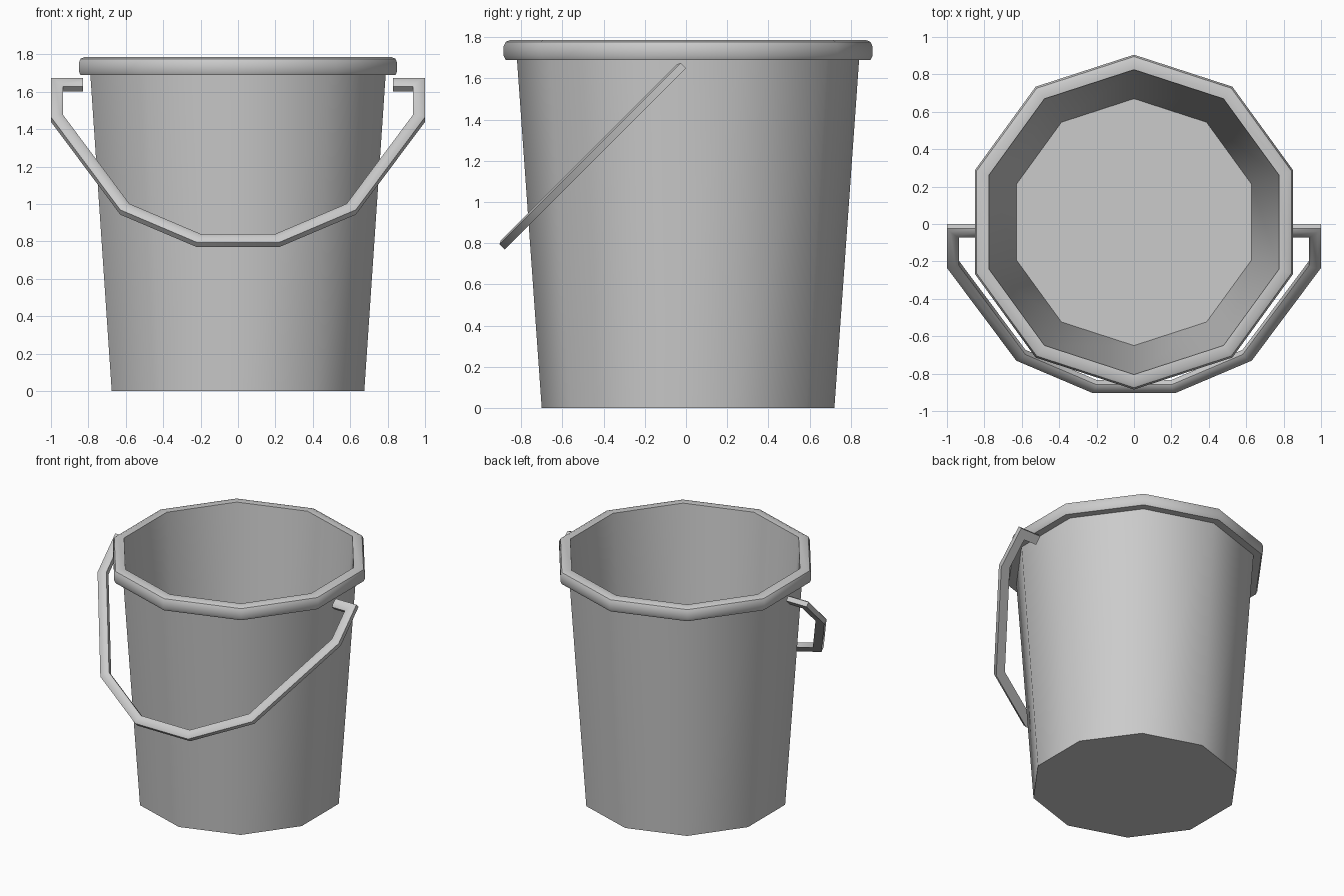
import bpy, bmesh, math
from mathutils import Vector

cube = bpy.data.objects.get("Cube")
if cube:
    bpy.data.objects.remove(cube, do_unlink=True)

# One plain grey for everything
grey = bpy.data.materials.new("light_grey")
grey.use_nodes = True
colour = (0.6, 0.6, 0.6, 1)
grey.diffuse_color = colour
grey.node_tree.nodes["Principled BSDF"].inputs["Base Color"].default_value = colour

SIDES = 10


def skin_rings(name, rings, smooth_angle):
    """Join successive rings of points into a closed, capped skin."""
    bm = bmesh.new()
    loops = [[bm.verts.new(p) for p in ring] for ring in rings]
    for a, b in zip(loops, loops[1:]):
        n = len(a)
        for i in range(n):
            j = (i + 1) % n
            bm.faces.new((a[i], a[j], b[j], b[i]))
    bm.faces.new(loops[0])
    bm.faces.new(loops[-1])
    bmesh.ops.recalc_face_normals(bm, faces=bm.faces)
    mesh = bpy.data.meshes.new(name)
    bm.to_mesh(mesh)
    bm.free()
    mesh.materials.append(grey)
    obj = bpy.data.objects.new(name, mesh)
    bpy.context.collection.objects.link(obj)
    bpy.ops.object.select_all(action="DESELECT")
    bpy.context.view_layer.objects.active = obj
    obj.select_set(True)
    bpy.ops.object.shade_smooth_by_angle(angle=math.radians(smooth_angle))
    return obj


def decagon(radius, z):
    """Ten-sided ring with a corner pointing straight back."""
    angles = [math.tau * i / SIDES + math.pi / 2 for i in range(SIDES)]
    return [(radius * math.cos(a), 0.01 + radius * math.sin(a), z) for a in angles]


# Bucket: outer wall, rolled rim, inner wall and floor in one profile
profile = [(0.71, 0), (0.83, 1.69), (0.885, 1.69), (0.895, 1.71), (0.895, 1.755),
           (0.885, 1.777), (0.862, 1.787), (0.815, 1.783), (0.66, 0.05)]
skin_rings("bucket", [decagon(r, z) for r, z in profile], 42)

# Handle: chamfered bar swept along a bent path in a plane tilted forward
half_path = [(0.83, 0.033), (0.967, 0.033), (0.967, 0.29), (0.605, 0.975), (0.21, 1.212)]
path = [Vector(p) for p in half_path]
path += [Vector((-p.x, p.y)) for p in reversed(path)]
pivot = Vector((0, -0.015, 1.665))
down = Vector((0, -1, -1)).normalized()
normal = Vector((0, -1, 1)).normalized()
W, T, C = 0.0325, 0.022, 0.008
section = [(-W, -T), (W, -T), (W, T - C), (W - 2 * C, T), (2 * C - W, T), (-W, T - C)]

rings = []
for i, p in enumerate(path):
    before = (p - path[i - 1]).normalized() if i else (path[1] - p).normalized()
    after = (path[i + 1] - p).normalized() if i + 1 < len(path) else before
    side = Vector((-before.y - after.y, before.x + after.x)).normalized()
    mitre = side / side.dot(Vector((-before.y, before.x)))
    ring = []
    for u, v in section:
        q = p + mitre * u
        ring.append(pivot + Vector((q.x, 0, 0)) + down * q.y + normal * v)
    rings.append(ring)
skin_rings("handle", rings, 42)
